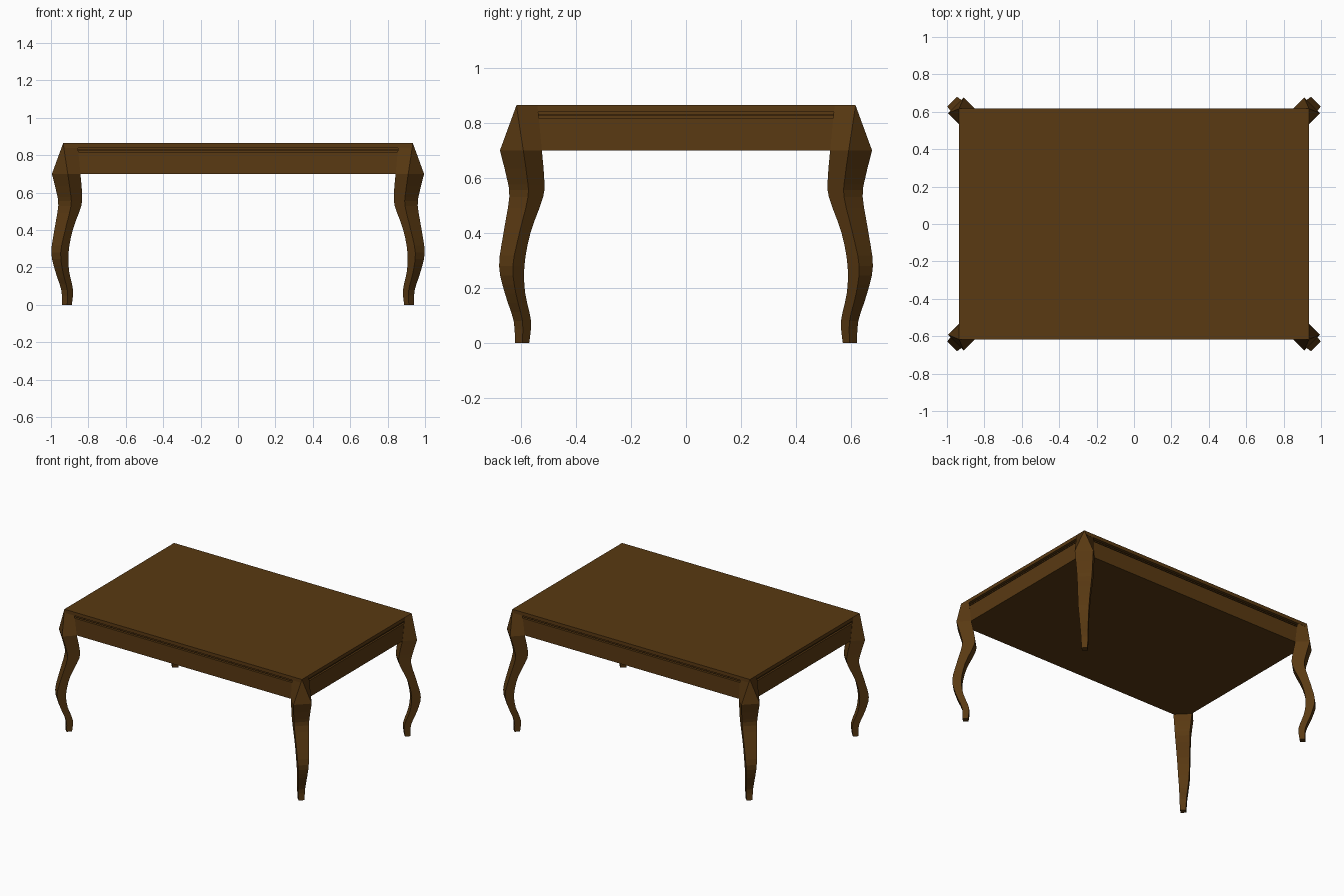
import bpy, bmesh

if "Cube" in bpy.data.objects:
    bpy.data.objects.remove(bpy.data.objects["Cube"])

CX, CY = 0.935, 0.617   # table top corner

wood = bpy.data.materials.new("dark_wood")
wood.diffuse_color = (0.10, 0.041, 0.006, 1)
wood.use_nodes = True
wood.node_tree.nodes["Principled BSDF"].inputs["Base Color"].default_value = wood.diffuse_color


def finish(name, bm):
    bmesh.ops.recalc_face_normals(bm, faces=bm.faces)
    me = bpy.data.meshes.new(name)
    bm.to_mesh(me)
    bm.free()
    ob = bpy.data.objects.new(name, me)
    me.materials.append(wood)
    bpy.context.collection.objects.link(ob)
    return ob


def slab(name, x, y, z0, z1):
    bm = bmesh.new()
    bmesh.ops.create_cube(bm, size=1)
    for v in bm.verts:
        v.co = (v.co.x * 2 * x, v.co.y * 2 * y, z0 + (v.co.z + 0.5) * (z1 - z0))
    return finish(name, bm)


# Top board, recessed groove, thin bead and closed apron
slab("table_top", CX, CY, 0.84, 0.865)
slab("groove", CX - 0.025, CY - 0.025, 0.815, 0.845)
slab("bead", CX - 0.012, CY - 0.012, 0.825, 0.833)
slab("apron", CX - 0.008, CY - 0.008, 0.70, 0.818)

# Leg stations: z, outer offset, inner offset (along the diagonal), half width
KEYS = [(0.0, -0.008, -0.033, 0.0135), (0.08, -0.006, -0.037, 0.016),
        (0.18, 0.022, -0.012, 0.020), (0.28, 0.038, -0.004, 0.025),
        (0.40, 0.018, -0.022, 0.029), (0.53, -0.008, -0.063, 0.034),
        (0.60, -0.002, -0.064, 0.037), (0.70, 0.0175, -0.050, 0.0425)]


def catmull(a, b, c, d, t):
    return [0.5 * (2 * q + (r - p) * t + (2 * p - 5 * q + 4 * r - s) * t * t
                   + (3 * q - p - 3 * r + s) * t ** 3) for p, q, r, s in zip(a, b, c, d)]


def stations(steps=3):
    k = [KEYS[0]] + KEYS + [KEYS[-1]]
    out = []
    for i in range(1, len(k) - 2):
        out += [catmull(k[i - 1], k[i], k[i + 1], k[i + 2], s / steps) for s in range(steps)]
    return out + [KEYS[-1]]


# Cabriole leg: square section turned 45 degrees, pointed at the table corner
def leg(name, sx, sy):
    bm = bmesh.new()
    rings = []
    for z, o, i, h in stations():
        pts = [(o - h, o + h), (o + h, o - h), (i + h, i - h), (i - h, i + h)]
        rings.append([bm.verts.new((sx * (CX + a), sy * (CY + b), z)) for a, b in pts])
    top = [(0, 0), (0, 0), (0, -0.077), (-0.077, 0)]
    rings.append([bm.verts.new((sx * (CX + a), sy * (CY + b), 0.864)) for a, b in top])
    for r0, r1 in zip(rings, rings[1:]):
        for j in range(4):
            n = (j + 1) % 4
            bm.faces.new((r0[j], r0[n], r1[n], r1[j]))
    bm.faces.new(rings[0])
    bm.faces.new(rings[-1])
    bmesh.ops.remove_doubles(bm, verts=bm.verts, dist=1e-5)
    finish(name, bm)


for sx, side in ((-1, "left"), (1, "right")):
    for sy, end in ((-1, "front"), (1, "back")):
        leg(f"{end}_{side}_leg", sx, sy)
